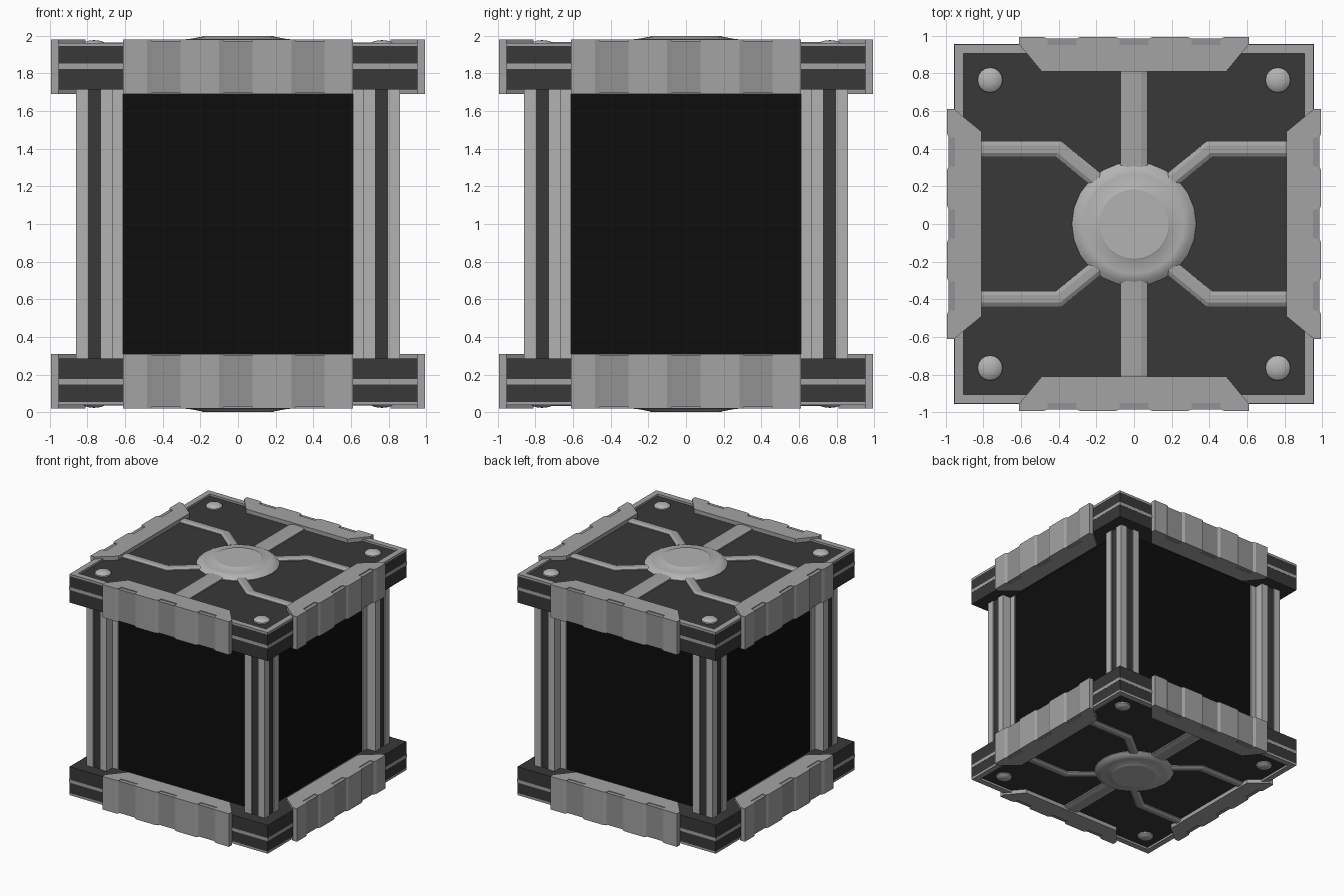
import bpy, bmesh, math
from mathutils import Vector, Matrix

if "Cube" in bpy.data.objects:
    bpy.data.objects.remove(bpy.data.objects["Cube"])

MID = 1.0  # every mesh is modelled around the crate centre at z = 1


def material(name, v):
    m = bpy.data.materials.new(name)
    m.diffuse_color = (v, v, v, 1)
    m.use_nodes = True
    m.node_tree.nodes["Principled BSDF"].inputs["Base Color"].default_value = m.diffuse_color
    return m


LIGHT = material("light_metal", 0.45)
MID_GREY = material("bracket_metal", 0.37)
CLIP = material("clip_metal", 0.29)
DARK = material("dark_panel", 0.04)
BLACK = material("black_wall", 0.004)


def finish(name, bm, mat, mirror="", smooth=False):
    """Turn a bmesh into an object, mirrored about the crate centre."""
    bmesh.ops.recalc_face_normals(bm, faces=bm.faces)
    me = bpy.data.meshes.new(name)
    bm.to_mesh(me)
    bm.free()
    me.materials.append(mat)
    ob = bpy.data.objects.new(name, me)
    ob.location.z = MID
    bpy.context.collection.objects.link(ob)
    if smooth:
        bpy.ops.object.select_all(action="DESELECT")
        ob.select_set(True)
        bpy.context.view_layer.objects.active = ob
        bpy.ops.object.shade_smooth_by_angle(angle=math.radians(25))
    if mirror:
        mod = ob.modifiers.new("mirror", "MIRROR")
        mod.use_axis = [a in mirror for a in "xyz"]
        mod.use_mirror_merge = False
    return ob


def add_box(bm, lo, hi):
    lo, hi = Vector(lo), Vector(hi)
    m = Matrix.Translation((lo + hi) / 2) @ Matrix.Diagonal((*(hi - lo), 1))
    bmesh.ops.create_cube(bm, size=1, matrix=m)


def box(name, lo, hi, mat, mirror=""):
    bm = bmesh.new()
    add_box(bm, lo, hi)
    return finish(name, bm, mat, mirror)


def add_prism(bm, outline, z0, z1):
    face = bm.faces.new([bm.verts.new((x, y, z0)) for x, y in outline])
    new = bmesh.ops.extrude_face_region(bm, geom=[face])["geom"]
    verts = [g for g in new if isinstance(g, bmesh.types.BMVert)]
    bmesh.ops.translate(bm, verts=verts, vec=(0, 0, z1 - z0))


def lathe(name, profile, centre, segments, mat, mirror):
    bm = bmesh.new()
    verts = [bm.verts.new((r, 0, z)) for r, z in profile]
    edges = [bm.edges.new(p) for p in zip(verts, verts[1:])]
    bmesh.ops.spin(bm, geom=verts + edges, cent=(0, 0, 0), axis=(0, 0, 1),
                   angle=math.tau, steps=segments)
    bmesh.ops.remove_doubles(bm, verts=bm.verts, dist=1e-4)
    bmesh.ops.translate(bm, verts=bm.verts, vec=(*centre, 0))
    return finish(name, bm, mat, mirror, smooth=True)


def rib(name, path, half, z0, z1, mat, mirror):
    """Mitred strip with chamfered sides along a flat path."""
    bm = bmesh.new()
    pts = [Vector(p) for p in path]
    dirs = [(b - a).normalized() for a, b in zip(pts, pts[1:])]
    rings = []
    for i, p in enumerate(pts):
        d0, d1 = dirs[max(i - 1, 0)], dirs[min(i, len(dirs) - 1)]
        t = (d0 + d1).normalized()
        n = Vector((-t.y, t.x)) / t.dot(d1)
        rings.append([bm.verts.new((*(p + n * half * k), z)) for k, z in
                      ((-1, z0), (-1, z1 - .012), (-.5, z1), (.5, z1), (1, z1 - .012), (1, z0))])
    for a, b in zip(rings, rings[1:]):
        for j in range(6):
            k = (j + 1) % 6
            bm.faces.new((a[j], a[k], b[k], b[j]))
    bm.faces.new(rings[0])
    bm.faces.new(rings[-1])
    return finish(name, bm, mat, mirror)


# Black inner walls
box("inner_walls", (-.77, -.77, -.73), (.77, .77, .73), BLACK)

# Lid and base slabs with a light side stripe and a raised rim
S = .955
box("slab", (-S, -S, .715), (S, S, .945), DARK, "z")
box("slab_stripe", (-S - .002, -S - .002, .825), (S + .002, S + .002, .853), MID_GREY, "z")
bm = bmesh.new()
add_box(bm, (-S, .905, .943), (S, S, .963))
add_box(bm, (.905, -.905, .943), (S, .905, .963))
finish("slab_rim", bm, MID_GREY, "xyz")

# Corner posts: stepped profile with a groove on both outer faces
half = [(.61, .78), (.665, .78), (.665, .86), (.73, .86), (.73, .84),
        (.795, .84), (.795, .86)]
outline = half + [(.86, .86)] + [(y, x) for x, y in reversed(half)] + [(.61, .61)]
bm = bmesh.new()
add_prism(bm, outline, -.72, .72)
finish("corner_post", bm, LIGHT, "xy")

# Dark inlays in the post grooves
bm = bmesh.new()
add_box(bm, (.73, .83, -.72), (.795, .85, .72))
add_box(bm, (.83, .73, -.72), (.85, .795, .72))
finish("post_inlay", bm, DARK, "xy")

# Edge brackets, notched on the outside, with a darker clip in each notch
edge = [(-.49, .81), (-.61, .955), (-.61, .995)]
for c in (-.383, 0, .383):
    edge += [(c - .1, .995), (c - .078, .985), (c - .078, .95),
             (c + .078, .95), (c + .078, .985), (c + .1, .995)]
edge += [(.61, .995), (.61, .955), (.49, .81)]
for side, angle, axes in (("front_back", 0, "yz"), ("side", -math.pi / 2, "xz")):
    turn = Matrix.Rotation(angle, 3, "Z")
    body, clips = bmesh.new(), bmesh.new()
    add_prism(body, edge, .692, .98)
    for c in (-.383, 0, .383):
        add_box(clips, (c - .078, .945, .697), (c + .078, .985, .973))
    for b, name, mat in ((body, "bracket", MID_GREY), (clips, "bracket_clip", CLIP)):
        bmesh.ops.rotate(b, verts=b.verts, cent=(0, 0, 0), matrix=turn)
        finish(f"{side}_{name}", b, mat, axes)

# Ribs running from the hub to the brackets
rib("straight_rib", [(0, .2), (0, .83)], .073, .94, .968, MID_GREY, "yz")
rib("bent_rib", [(.17, .21), (.40, .398), (.83, .398)], .04, .94, .965, MID_GREY, "xyz")

# Central hub and corner rivets
lathe("hub", [(.33, .94), (.33, .95), (.305, .97), (.275, .982), (.265, .982),
              (.195, .995), (.185, 1.0), (0, 1.0)], (0, 0), 24, LIGHT, "z")
lathe("rivet", [(.068, .94), (.066, .955), (.05, .968), (.025, .975), (0, .977)],
      (.765, .765), 16, LIGHT, "xyz")
